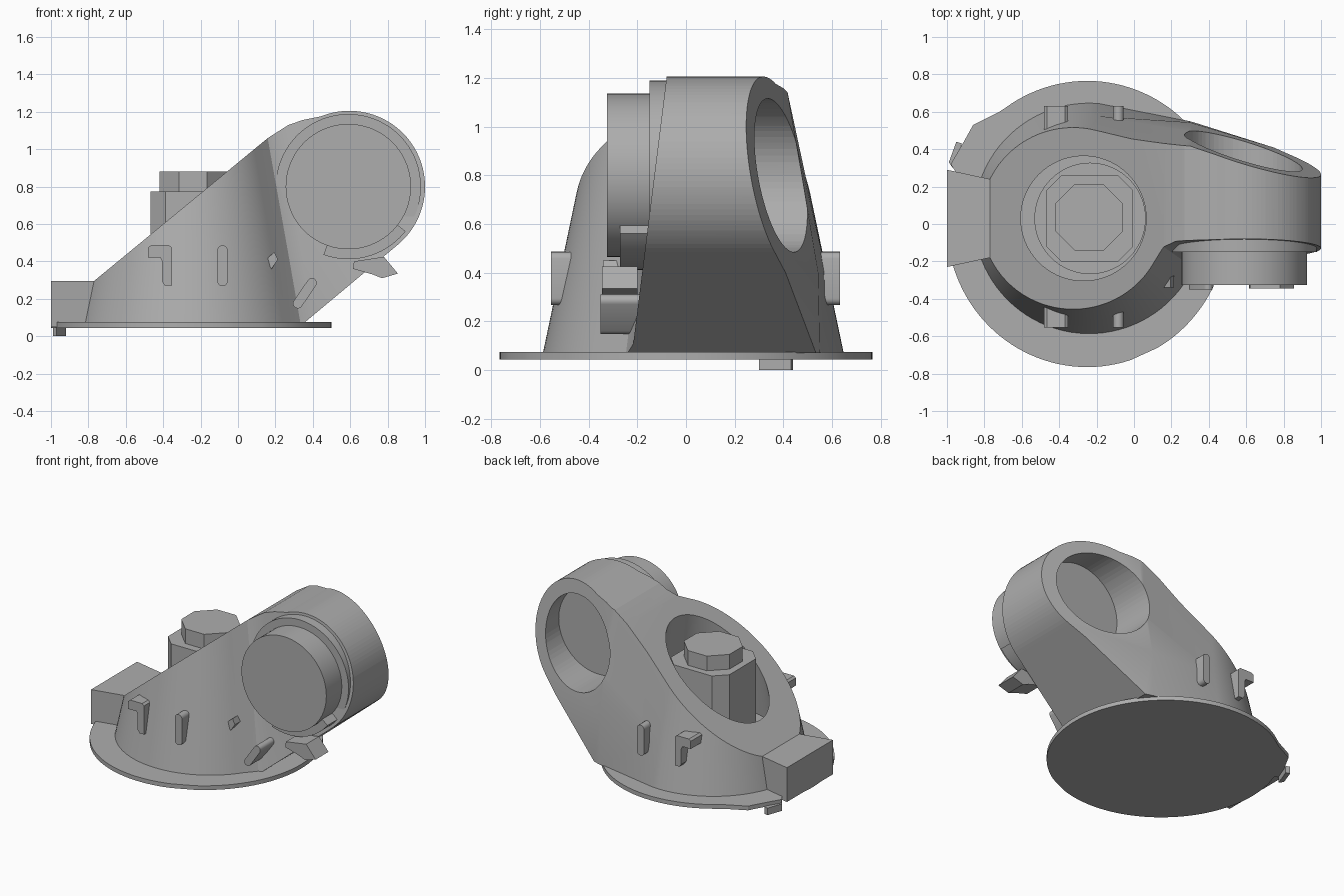
import bpy, bmesh
from math import sin, cos, radians, sqrt

if "Cube" in bpy.data.objects:
    bpy.data.objects.remove(bpy.data.objects["Cube"], do_unlink=True)

grey = bpy.data.materials.new("plain_grey")
grey.use_nodes = True
grey.diffuse_color = (0.42, 0.42, 0.42, 1)
grey.node_tree.nodes["Principled BSDF"].inputs["Base Color"].default_value = (0.42, 0.42, 0.42, 1)


def loft(name, rings, smooth=True):
    """Closed solid through rings of equal point count."""
    bm = bmesh.new()
    loops = [[bm.verts.new(p) for p in ring] for ring in rings]
    n = len(loops[0])
    for a, b in zip(loops, loops[1:]):
        for i in range(n):
            bm.faces.new((a[i], a[(i + 1) % n], b[(i + 1) % n], b[i]))
    bm.faces.new(loops[0][::-1])
    bm.faces.new(loops[-1])
    bmesh.ops.recalc_face_normals(bm, faces=bm.faces)
    mesh = bpy.data.meshes.new(name)
    bm.to_mesh(mesh)
    bm.free()
    mesh.materials.append(grey)
    ob = bpy.data.objects.new(name, mesh)
    bpy.context.collection.objects.link(ob)
    if smooth:
        shade(ob)
    return ob


def shade(ob):
    bpy.ops.object.select_all(action='DESELECT')
    ob.select_set(True)
    bpy.context.view_layer.objects.active = ob
    bpy.ops.object.shade_smooth_by_angle(angle=radians(25))


def upright(name, pts, lo, hi, smooth=False):
    return loft(name, [[(x, y, z) for x, y in pts] for z in (lo, hi)], smooth)


def sideways(name, pts, lo, hi, smooth=False):
    return loft(name, [[(x, y, z) for x, z in pts] for y in (lo, hi)], smooth)


def arc(cx, cy, r, a0=0, a1=360, n=72, end=False):
    return [(cx + r * cos(radians(a0 + (a1 - a0) * i / n)),
             cy + r * sin(radians(a0 + (a1 - a0) * i / n))) for i in range(n + end)]


def boolean(ob, cutter, op):
    mod = ob.modifiers.new("cut", 'BOOLEAN')
    mod.object, mod.operation, mod.solver = cutter, op, 'EXACT'
    bpy.context.view_layer.objects.active = ob
    bpy.ops.object.modifier_apply(modifier=mod.name)
    bpy.data.objects.remove(cutter, do_unlink=True)


# Body: drafted cone footprint merging into an arm
def footprint(z):
    r = 0.632 - 0.21 * z
    front = -0.23 + 0.125 * z
    back = 0.611 - 0.17 * z - (0.05 if z < 0.1 else 0)
    meet = -0.24 + sqrt(r * r - (front - 0.03) ** 2)
    pts = arc(-0.24, 0.03, r, 85, 325, 60, True)
    pts += [(meet + 0.01, front - 0.025), (meet + 0.08, front),
            (1.05, front), (1.05, back - 0.225), (0.3, back)]
    return [(x, y, z) for x, y in pts]


body = loft("body", [footprint(z) for z in (0.07, 0.4, 1.25)])

# Side outline: sloped top, round end, raked underside
outline = [(-0.95, 0.06), (0.34, 0.06)]
outline += arc(0.595, 0.8, 0.405, -51, 112, 48, True)
outline += [(0.35, 1.157), (0.27, 1.13), (0.16, 1.06), (-0.77, 0.295), (-0.95, 0.295)]
boolean(body, sideways("outline_cutter", outline, -1, 1), 'INTERSECT')

# Tapered well, its lower step and the round pocket at the back
well = loft("well_cutter", [[(x, y, z) for x, y in arc(-0.235, 0.03, 0.425 - 0.127 * z)]
                            for z in (0.25, 1.3)])
boolean(body, well, 'DIFFERENCE')
boolean(body, upright("step_cutter", arc(-0.235, 0.03, 0.295), 0.15, 0.4), 'DIFFERENCE')
boolean(body, sideways("pocket_cutter", arc(0.585, 0.8, 0.315), 0.15, 1), 'DIFFERENCE')
shade(body)

# Base plate with a corner bulge and a short flat
plate = []
for deg in range(0, 360, 3):
    if 128 < deg < 159 or 288 < deg < 300:
        continue
    if deg == 159:
        plate += [(-0.72, 0.60), (-0.86, 0.53), (-0.91, 0.44), (-0.98, 0.32)]
    plate.append((-0.25 + 0.75 * cos(radians(deg)), 0.765 * sin(radians(deg))))
upright("base_plate", plate, 0.045, 0.075, True)
upright("plate_foot", [(-0.99, 0.33), (-0.95, 0.44), (-0.92, 0.43), (-0.97, 0.30)], 0, 0.05)
upright("end_block", [(-1, -0.23), (-0.7, -0.165), (-0.7, 0.225), (-1, 0.29)], 0.05, 0.295)

# Post standing in the well
w, c = 0.232, 0.15
post = [(w, -c), (w, c), (c, w), (-c, w), (-w, c), (-w, -c), (-c, -w), (c, -w)]
upright("post", [(x - 0.237, y + 0.03) for x, y in post], 0.14, 0.775)
upright("post_head", arc(-0.24, 0.035, 0.195, 22.5, 382.5, 8), 0.77, 0.88)

# Round boss on the arm front
sideways("flange", arc(0.59, 0.8, 0.388), -0.15, 0.1, True)
sideways("boss", arc(0.59, 0.8, 0.335), -0.325, 0, True)
clip = arc(0.59, 0.8, 0.388, -110, -38, 20, True) + arc(0.59, 0.8, 0.32, -38, -110, 20, True)
sideways("boss_clip", clip, -0.27, -0.1, True)


# Raised pegs, repeated on front and back of the cone
def pill(x0, z0, x1, z1, r):
    d = sqrt((x1 - x0) ** 2 + (z1 - z0) ** 2)
    ux, uz = (x1 - x0) / d, (z1 - z0) / d
    half = arc(0, 0, r, -90, 90, 8, True)
    return ([(x1 + a * ux - b * uz, z1 + a * uz + b * ux) for a, b in half] +
            [(x0 - a * ux + b * uz, z0 - a * uz - b * ux) for a, b in half])


hook = [(-0.48, 0.475), (-0.465, 0.487), (-0.37, 0.487), (-0.354, 0.475), (-0.354, 0.27),
        (-0.39, 0.27), (-0.405, 0.29), (-0.405, 0.40), (-0.415, 0.42), (-0.48, 0.42)]
bar = pill(-0.083, 0.295, -0.083, 0.458, 0.028)
for side, near, far in (("front", -0.4, -0.553), ("back", 0.46, 0.632)):
    sideways(side + "_hook_peg", hook, near, far)
    sideways(side + "_bar_peg", bar, near, far, True)

# Small pieces around the boss
sideways("small_peg", [(0.165, 0.38), (0.18, 0.36), (0.213, 0.41), (0.195, 0.45), (0.16, 0.42)],
         -0.34, -0.2)
sideways("slanted_peg", pill(0.32, 0.175, 0.395, 0.285, 0.026), -0.35, -0.16, True)
sideways("pointer", [(0.615, 0.36), (0.72, 0.33), (0.77, 0.31), (0.855, 0.335),
                     (0.78, 0.425), (0.62, 0.40)], -0.345, -0.2)
